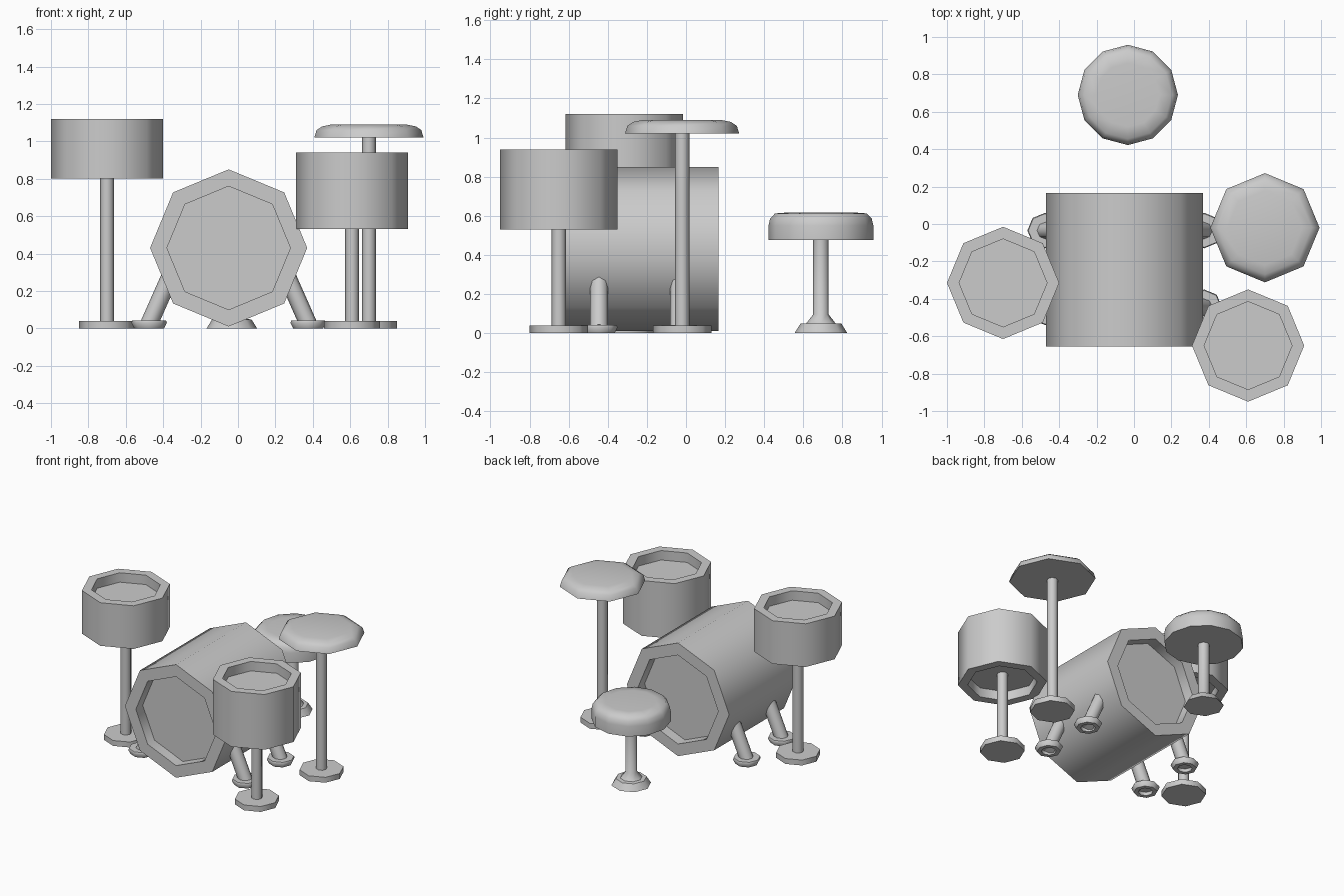
import bpy, bmesh, math
from mathutils import Vector

cube = bpy.data.objects.get("Cube")
if cube:
    bpy.data.objects.remove(cube, do_unlink=True)

grey = bpy.data.materials.new("plain_grey")
grey.use_nodes = True
grey.diffuse_color = (0.6, 0.6, 0.6, 1)
grey.node_tree.nodes["Principled BSDF"].inputs["Base Color"].default_value = (0.6, 0.6, 0.6, 1)


def lathe(name, profile, loc, sides=8):
    """Turn (radius, height) pairs into a capped solid around local z."""
    bm = bmesh.new()
    rings = []
    for r, z in profile:
        angles = [2 * math.pi * i / sides for i in range(sides)]
        rings.append([bm.verts.new((r * math.cos(a), r * math.sin(a), z)) for a in angles])
    for low, high in zip(rings, rings[1:]):
        for i in range(sides):
            j = (i + 1) % sides
            bm.faces.new((low[i], low[j], high[j], high[i]))
    bm.faces.new(rings[0][::-1])
    bm.faces.new(rings[-1])
    bmesh.ops.recalc_face_normals(bm, faces=bm.faces)
    mesh = bpy.data.meshes.new(name)
    bm.to_mesh(mesh)
    bm.free()
    mesh.materials.append(grey)
    mesh.shade_smooth()
    mesh.set_sharp_from_angle(angle=math.radians(50))
    obj = bpy.data.objects.new(name, mesh)
    obj.location = loc
    bpy.context.collection.objects.link(obj)
    return obj


def drum(name, loc, outer, inner, length, recess):
    """Shell with a sunken skin at both ends."""
    return lathe(name, [(inner, recess), (inner, 0), (outer, 0), (outer, length),
                        (inner, length), (inner, length - recess)], loc)


def stand(name, x, y, height):
    lathe(name + "_base", [(0.15, 0), (0.15, 0.04)], (x, y, 0))
    lathe(name + "_post", [(0.037, 0.03), (0.037, height)], (x, y, 0))


# Bass drum lying along y
bass_x = -0.05
bass = drum("bass_drum", (bass_x, -0.655, 0.43), 0.42, 0.33, 0.82, 0.08)
bass.rotation_euler.x = -math.pi / 2

# Splayed legs with hollow feet
for side, label in ((-1, "right"), (1, "left")):
    for y, row in ((-0.445, "front"), (-0.035, "back")):
        foot = Vector((bass_x + side * 0.425, y, 0))
        lathe(f"{row}_{label}_foot", [(0.05, 0.025), (0.05, 0), (0.08, 0), (0.095, 0.03),
                                      (0.09, 0.042)], foot)
        start = foot + Vector((0, 0, 0.025))
        axis = Vector((bass_x + side * 0.29, y, 0.33)) - start
        leg = lathe(f"{row}_{label}_leg", [(0.047, 0), (0.047, axis.length)], start)
        leg.rotation_euler = axis.to_track_quat("Z", "Y").to_euler()

# Tom drums on stands
for name, x, y, low, high in (("high_tom", -0.7, -0.315, 0.80, 1.12),
                              ("floor_tom", 0.61, -0.65, 0.53, 0.94)):
    drum(name, (x, y, low), 0.3, 0.235, high - low, 0.07)
    stand(name + "_stand", x, y, low + 0.08)

# Cymbal
stand("cymbal_stand", 0.7, -0.02, 1.03)
lathe("cymbal", [(0.292, 0), (0.28, 0.04), (0.25, 0.06), (0.2, 0.07)], (0.7, -0.02, 1.02))

# Stool
stool = (-0.033, 0.69, 0)
lathe("stool_seat", [(0.268, 0.475), (0.268, 0.55), (0.26, 0.585), (0.235, 0.612), (0.17, 0.617)],
      stool, 12)
lathe("stool_post", [(0.135, 0), (0.105, 0.048), (0.075, 0.05), (0.04, 0.095), (0.04, 0.48)], stool)
